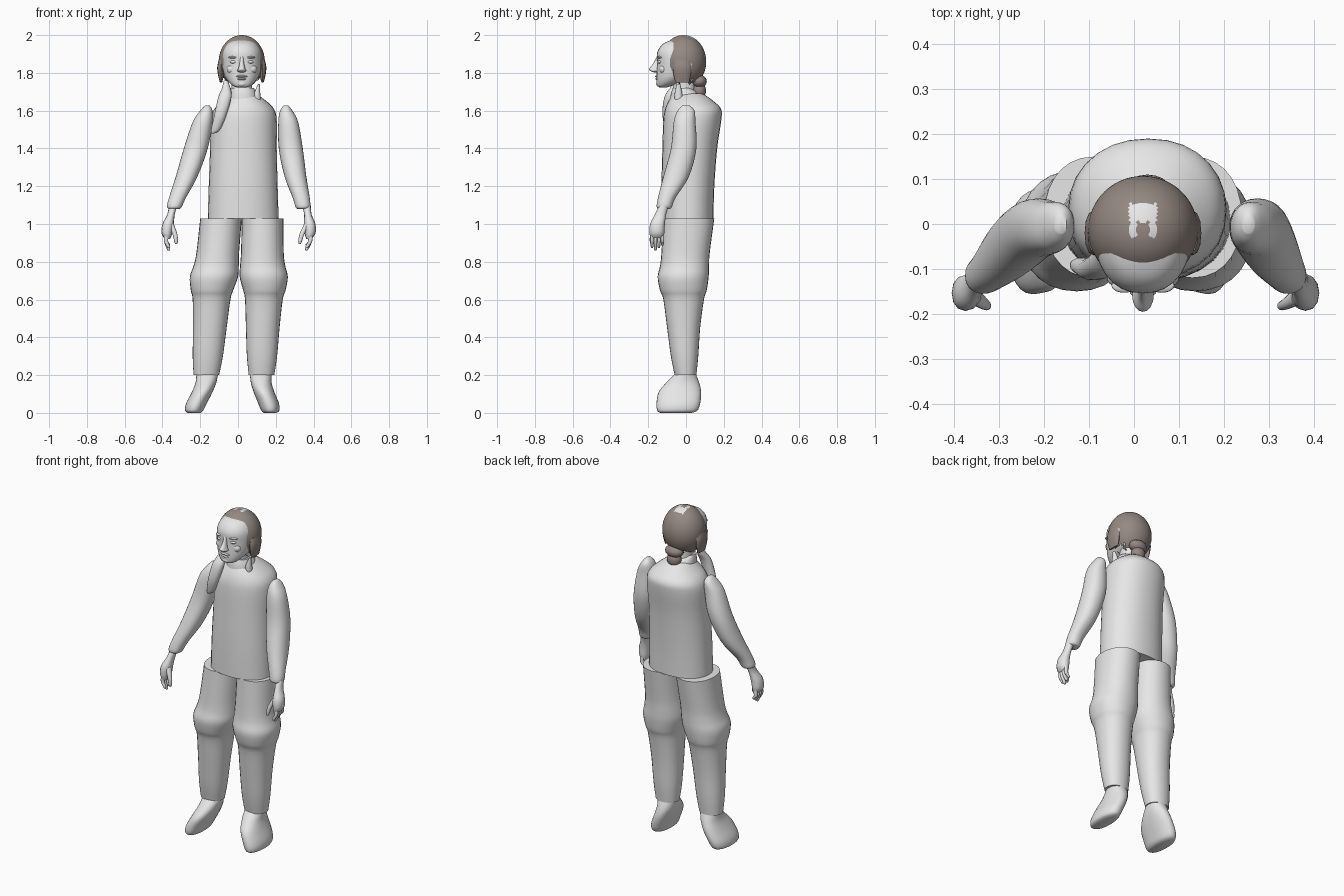
import bpy, bmesh, math
from mathutils import Vector

if "Cube" in bpy.data.objects:
    bpy.data.objects.remove(bpy.data.objects["Cube"])


def material(name, colour):
    mat = bpy.data.materials.new(name)
    mat.use_nodes = True
    mat.diffuse_color = (*colour, 1)
    mat.node_tree.nodes["Principled BSDF"].inputs["Base Color"].default_value = (*colour, 1)
    return mat


GREY = material("light grey", (0.8, 0.8, 0.8))
BROWN = material("hair brown", (0.3, 0.25, 0.225))
MID = 0.02  # centre line of the body


def finish(name, bm, mats, angle=50):
    bmesh.ops.recalc_face_normals(bm, faces=bm.faces)
    mesh = bpy.data.meshes.new(name)
    bm.to_mesh(mesh)
    bm.free()
    for mat in mats:
        mesh.materials.append(mat)
    obj = bpy.data.objects.new(name, mesh)
    bpy.context.collection.objects.link(obj)
    bpy.ops.object.select_all(action="DESELECT")
    obj.select_set(True)
    bpy.context.view_layer.objects.active = obj
    bpy.ops.object.shade_smooth_by_angle(angle=math.radians(angle))
    return obj


def resample(rows, steps):
    """Smooth curve through the rows (Catmull-Rom)."""
    rows = [Vector(r) for r in rows]
    out = []
    for i in range(len(rows) - 1):
        a, b = rows[max(i - 1, 0)], rows[i]
        c, d = rows[i + 1], rows[min(i + 2, len(rows) - 1)]
        for k in range(steps):
            t = k / steps
            m, n = (c - a) / 2, (d - b) / 2
            out.append(b + m * t + (3 * (c - b) - 2 * m - n) * t ** 2
                       + (2 * (b - c) + m + n) * t ** 3)
    return out + [rows[-1]]


def skin_rings(name, rings, mats):
    bm = bmesh.new()
    loops = [[bm.verts.new(p) for p in ring] for ring in rings]
    count = len(loops[0])
    for low, high in zip(loops, loops[1:]):
        for i in range(count):
            j = (i + 1) % count
            bm.faces.new((low[i], low[j], high[j], high[i]))
    bm.faces.new(loops[0])
    bm.faces.new(loops[-1])
    return finish(name, bm, mats)


def loft(name, rows, mat=GREY, left=False, lean=0, pivot=0, seg=28, steps=4, power=0.92):
    """Stack of rounded sections; each row is z, x range, y range."""
    rings = []
    for z, x0, x1, y0, y1 in resample(rows, steps):
        ring = []
        for i in range(seg):
            a = math.tau * i / seg
            c, s = math.cos(a), math.sin(a)
            x = (x0 + x1) / 2 + (x1 - x0) / 2 * math.copysign(abs(c) ** power, c)
            y = (y0 + y1) / 2 + (y1 - y0) / 2 * math.copysign(abs(s) ** power, s)
            if left:
                x = 2 * MID - x + lean * (z - pivot)
            ring.append((x, y, z))
        rings.append(ring)
    return skin_rings(name, rings, [mat])


def ball(name, centre, radii, mat=GREY):
    bm = bmesh.new()
    bmesh.ops.create_uvsphere(bm, u_segments=20, v_segments=12, radius=1)
    for v in bm.verts:
        v.co = Vector(centre) + Vector(p * r for p, r in zip(v.co, radii))
    return finish(name, bm, [mat])


# Torso, neck and collar
loft("torso", [(1.03, -.16, .215, -.13, .145), (1.2, -.155, .21, -.13, .15),
               (1.4, -.148, .205, -.125, .165), (1.55, -.145, .205, -.12, .187),
               (1.61, -.125, .19, -.11, .185), (1.655, -.075, .145, -.09, .14),
               (1.69, -.035, .095, -.065, .09)])
loft("neck", [(1.64, -.05, .085, -.07, .065), (1.7, -.035, .075, -.07, .05),
              (1.8, -.035, .075, -.07, .05)])
loft("collar", [(1.65, -.055, .11, -.085, .08), (1.69, -.05, .1, -.08, .07),
                (1.72, -.045, .085, -.07, .03)])

# Trousers, shoes, sleeves and hands, once for each side
leg = [(.2, -.235, -.1, -.06, .055), (.3, -.24, -.08, -.08, .065), (.45, -.238, -.06, -.1, .075),
       (.6, -.24, -.04, -.12, .095), (.65, -.25, -.025, -.138, .11), (.72, -.255, 0, -.15, .12),
       (.78, -.235, .004, -.137, .122), (.85, -.22, .006, -.13, .126), (1.03, -.2, .02, -.12, .15)]
shoe = [(0, -.265, -.2, -.135, .03), (.012, -.28, -.185, -.152, .06), (.05, -.275, -.165, -.156, .075),
        (.11, -.245, -.135, -.145, .08), (.16, -.225, -.115, -.105, .07), (.21, -.22, -.105, -.055, .05)]
sleeve = [(1.08, -.36, -.31, -.14, -.085), (1.09, -.376, -.298, -.155, -.075),
          (1.14, -.365, -.275, -.148, -.055), (1.25, -.33, -.215, -.12, .015),
          (1.4, -.287, -.16, -.08, .055), (1.54, -.24, -.135, -.065, .05),
          (1.6, -.2, -.135, -.045, .045), (1.627, -.175, -.15, -.02, .02)]
palm = [(.92, -.385, -.36, -.185, -.125), (.95, -.405, -.348, -.193, -.115),
        (1, -.4, -.34, -.19, -.112), (1.05, -.375, -.335, -.165, -.105),
        (1.1, -.365, -.32, -.14, -.09)]
for side in ("right", "left"):
    flip = side == "left"
    loft(side + "_trouser_leg", leg, left=flip, lean=.1, pivot=1.03)
    loft(side + "_shoe", shoe, left=flip, lean=.1, pivot=1.03)
    loft(side + "_sleeve", sleeve, left=flip, lean=.16, pivot=1.3)
    arm = dict(left=flip, lean=.1, pivot=1.3, seg=12)
    loft(side + "_palm", palm, **arm)
    for n in range(4):
        y = -.187 + n * .018
        tip = .86 + .012 * abs(n - 1)
        loft(f"{side}_finger_{n}", [(tip, -.372, -.362, y + .004, y + .011),
                                    (tip + .01, -.378, -.359, y, y + .015),
                                    (.91, -.392, -.37, y - .001, y + .017),
                                    (.95, -.39, -.365, y, y + .016)], **arm)
    loft(side + "_thumb", [(.895, -.334, -.322, -.188, -.178), (.91, -.338, -.318, -.192, -.172),
                           (.95, -.348, -.322, -.19, -.165), (1, -.37, -.34, -.18, -.14)], **arm)

# Head and face
loft("head", [(1.723, -.005, .045, -.14, -.1), (1.732, -.027, .067, -.152, -.075),
              (1.755, -.052, .092, -.156, -.015), (1.79, -.073, .113, -.156, .05),
              (1.85, -.085, .125, -.153, .085), (1.91, -.082, .122, -.152, .085),
              (1.955, -.058, .098, -.12, .065), (1.98, -.02, .06, -.06, .03)])
loft("nose", [(1.803, .008, .032, -.17, -.14), (1.81, -.004, .044, -.188, -.13),
              (1.822, .001, .039, -.195, -.13), (1.85, .008, .032, -.173, -.13),
              (1.888, .011, .029, -.155, -.13)], seg=16)
ball("upper_lip", (MID, -.15, 1.782), (.03, .014, .007))
ball("lower_lip", (MID, -.15, 1.768), (.025, .013, .007))
ball("chin", (MID, -.138, 1.742), (.028, .02, .017))
for label, s in (("right", -1), ("left", 1)):
    ball(label + "_eye", (MID + s * .042, -.136, 1.858), (.02, .014, .009))
    ball(label + "_brow", (MID + s * .042, -.137, 1.882), (.028, .016, .007))
    ball(label + "_cheek", (MID + s * .05, -.12, 1.82), (.03, .022, .025))

# Hair cap: cut along the hairline, with bare patches on the crown and sides
bm = bmesh.new()
bmesh.ops.create_uvsphere(bm, u_segments=64, v_segments=48, radius=1)
for v in bm.verts:
    v.co = Vector((MID + v.co.x * .122, v.co.y * .12 - .013, 1.86 + v.co.z * .14))


def below_hairline(p):
    ragged = .01 * math.sin(p.x * 140) + .006 * math.sin(p.y * 230)
    return p.z < 1.755 + ragged + 2 * max(0, -.045 - p.y)


bmesh.ops.delete(bm, geom=[f for f in bm.faces if below_hairline(f.calc_center_median())],
                 context="FACES")
for f in bm.faces:
    p = f.calc_center_median()
    across = abs(p.x - MID)
    crown = across < .03 and -.03 < p.y < .045 and p.z > 1.9
    crown = crown and not (across < .014 and p.y < .005)
    strap = across > .08 and -.035 < p.y < .035 and 1.82 < p.z < 1.85
    f.material_index = int(crown or strap)
finish("hair_cap", bm, [BROWN, GREY])

# Gathered hair at the nape and locks beside the face
ball("hair_bun", (.03, .07, 1.705), (.042, .036, .045), BROWN)
ball("hair_knot", (.03, .07, 1.755), (.055, .04, .035), BROWN)
for label, s in (("right", -1), ("left", 1)):
    loft(label + "_side_lock", [(z, MID + s * .11 - w, MID + s * .11 + w, -.05 - w, .01 + w)
                                for z, w in ((1.75, .006), (1.79, .016), (1.83, .02), (1.87, .012))],
         BROWN, seg=12)

# Loose braid over the right shoulder and a short strand on the left
loft("shoulder_braid", [(1.48, -.14, -.125, -.1, -.085), (1.5, -.142, -.095, -.11, -.075),
                        (1.58, -.125, -.06, -.125, -.075), (1.67, -.105, -.035, -.115, -.06),
                        (1.72, -.085, -.04, -.085, -.035), (1.76, -.075, -.055, -.06, -.03)], seg=16)
loft("left_strand", [(1.66, .085, .12, -.06, -.02), (1.69, .085, .118, -.06, -.02),
                     (1.74, .105, .115, -.05, -.03)], seg=12)
